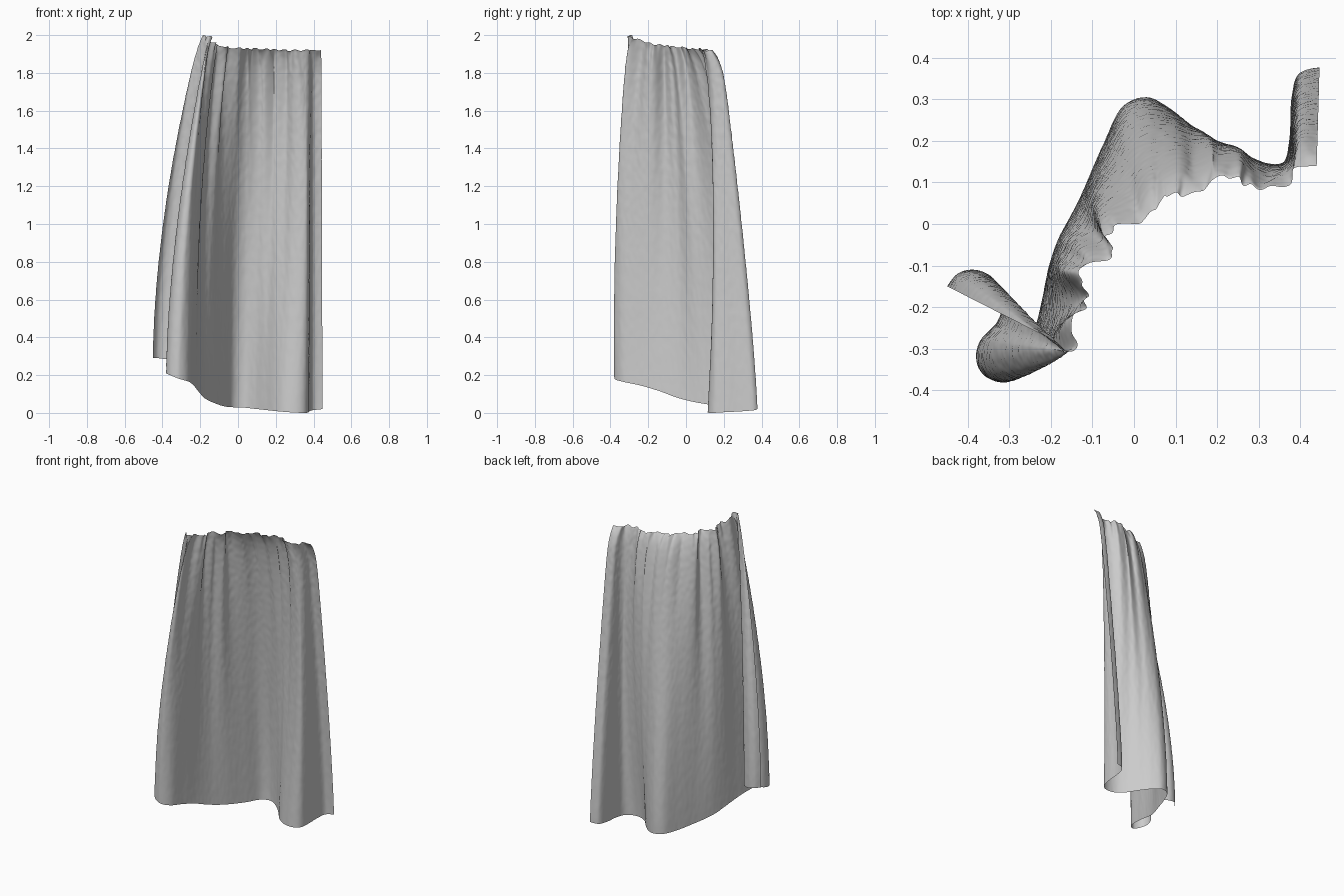
import bpy, bmesh, math
from mathutils import Vector, noise

if "Cube" in bpy.data.objects:
    bpy.data.objects.remove(bpy.data.objects["Cube"])

# Gathered waistband seen from above (x, y), left end to right end
TOP = [(-.185, -.285), (-.165, -.31), (-.14, -.29), (-.155, -.24), (-.12, -.20),
       (-.115, -.16), (-.135, -.12), (-.10, -.095), (-.05, -.075), (-.065, -.03),
       (-.03, .0), (.02, .005), (.05, .035), (.08, .07), (.125, .07), (.17, .083),
       (.195, .11), (.24, .112), (.28, .09), (.33, .087), (.37, .095), (.39, .135), (.44, .14)]

# Flowing hem: x, y, z and the fraction along the waistband it hangs from
HEM = [(-.45, -.15, .29, 0), (-.425, -.12, .29, .012), (-.385, -.11, .285, .024),
       (-.34, -.13, .28, .036), (-.315, -.18, .265, .048), (-.33, -.235, .24, .06),
       (-.37, -.28, .22, .07), (-.38, -.325, .21, .08), (-.36, -.365, .20, .09),
       (-.31, -.378, .18, .11), (-.26, -.335, .165, .14), (-.235, -.24, .145, .20),
       (-.21, -.14, .115, .26), (-.185, -.06, .085, .31), (-.155, .01, .065, .36),
       (-.12, .085, .05, .40), (-.075, .19, .035, .45), (-.03, .28, .03, .50),
       (.03, .305, .028, .54), (.085, .278, .022, .61), (.14, .225, .016, .68),
       (.195, .16, .01, .74), (.25, .122, .005, .80), (.315, .117, .001, .85),
       (.36, .145, 0, .89), (.375, .21, .004, .92), (.378, .29, .008, .945),
       (.395, .36, .014, .97), (.447, .378, .02, 1)]
TOP_Z = [(2.0,), (1.985,), (1.955,), (1.945,), (1.937,), (1.93,), (1.928,), (1.924,), (1.92,), (1.92,), (1.92,)]

# Fullness at mid height: position along the skirt, width, x and y push
BULGES = [(.77, .09, .02, .085), (.47, .06, -.03, .022), (.29, .06, .018, -.025)]


def spline(points, t):
    """Smooth curve through the points at t from 0 to 1."""
    n = len(points) - 1
    f = min(max(t, 0), 1) * n
    i = min(int(f), n - 1)
    f -= i
    a, b, c, d = (points[min(max(i + k, 0), n)] for k in (-1, 0, 1, 2))
    return [.5 * (2*q + (r - p)*f + (2*p - 5*q + 4*r - s)*f*f + (3*q - p - 3*r + s)*f**3)
            for p, q, r, s in zip(a, b, c, d)]


def bump(u, centre, width):
    return math.exp(-((u - centre) / width) ** 2)


def build_skirt(columns=460, rows=130):
    bm = bmesh.new()
    grid = []
    for i in range(columns + 1):
        u = i / columns
        hx, hy, hz, frac = spline(HEM, u)
        tx, ty = spline(TOP, frac)
        tz = spline(TOP_Z, frac)[0]
        ax, ay = spline(HEM, u - .01)[:2]
        bx, by = spline(HEM, u + .01)[:2]
        normal = Vector((by - ay, ax - bx, 0)).normalized()
        phase = frac * math.tau
        inner = min(1, 8 * u, 8 * (1 - u))
        # How fast the cloth springs out below the waist, and its fullness
        spring = .06 + .14 * min(1, max(0, (u - .4) / .4))
        power = 1.75 - .5 * min(1, max(0, (u - .5) / .4))
        full = Vector((0, 0, 0))
        for centre, width, dx, dy in BULGES:
            full += Vector((dx, dy, 0)) * bump(u, centre, width)
        column = []
        for j in range(rows + 1):
            h = (j / rows) ** 1.5
            flare = spring * (1 - math.exp(-h * 30)) + (1 - spring) * (1 - (1 - h) ** power)
            p = Vector((tx + (hx - tx) * flare, ty + (hy - ty) * flare, tz + (hz - tz) * h))
            p += full * 2.08 * h ** .6 * (1 - h) ** 1.1
            # Soft pleats that fade downwards, and tight puckers at the waist
            pleat = .013 * math.sin(11 * phase + math.sin(3 * phase))
            pleat *= (1 - math.exp(-h * 30)) * math.exp(-h * 4)
            pucker = .006 * math.sin(19 * phase + 2 * math.sin(5 * phase)) * math.exp(-h * 26)
            wrinkle = .002 * noise.noise(Vector((p.x * 45, p.y * 45, p.z * 28)))
            p += normal * ((pleat + pucker) * inner + wrinkle * (1 - .6 * h))
            p.z += .004 * math.sin(17 * phase) * inner * math.exp(-h * 60)
            column.append(bm.verts.new(p))
        grid.append(column)
    for a, b in zip(grid, grid[1:]):
        for j in range(rows):
            bm.faces.new((a[j], a[j + 1], b[j + 1], b[j])).smooth = True
    mesh = bpy.data.meshes.new("draped_skirt")
    bm.to_mesh(mesh)
    bm.free()
    skirt = bpy.data.objects.new("draped_skirt", mesh)
    bpy.context.collection.objects.link(skirt)


build_skirt()
